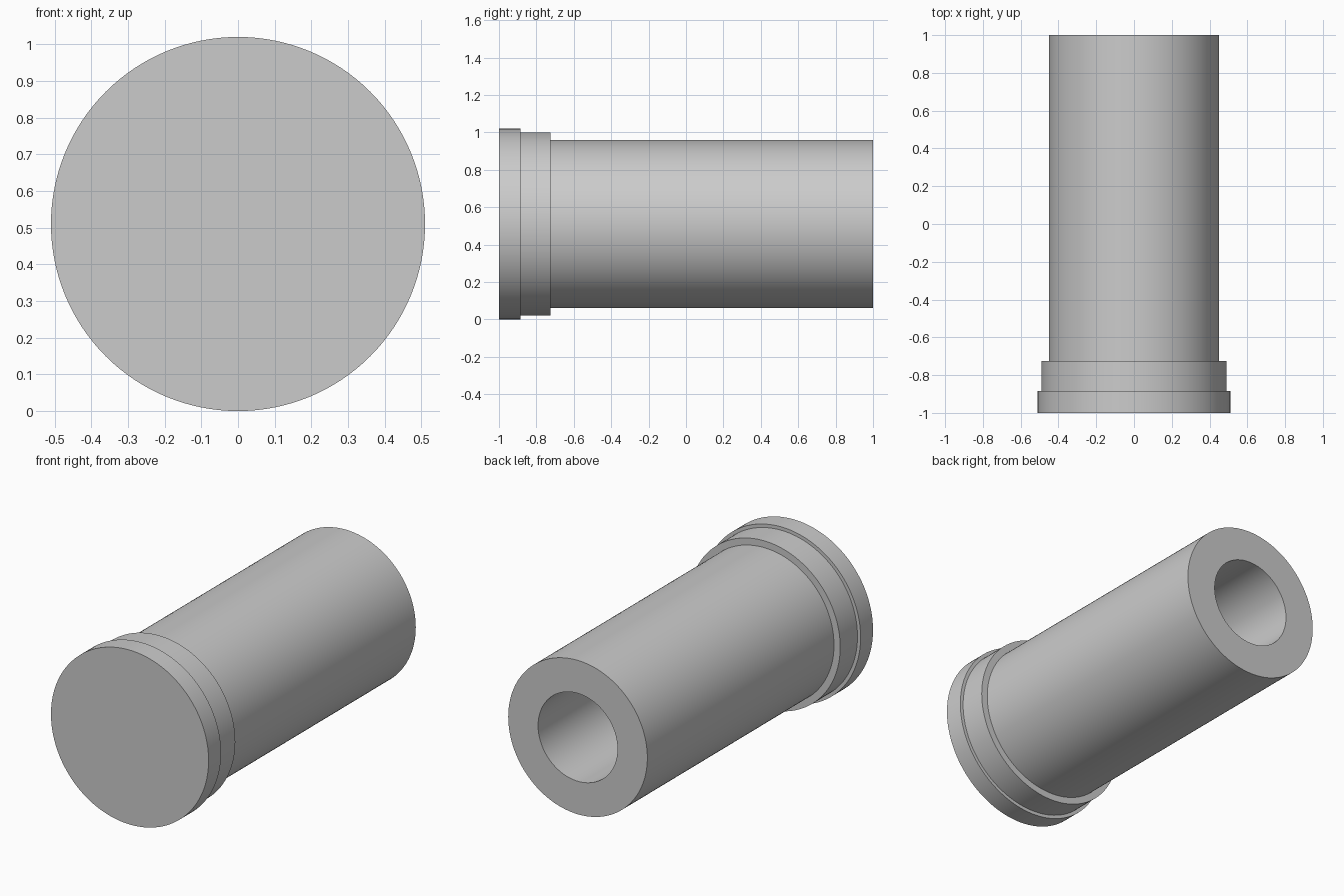
import bpy
import bmesh
import math
from mathutils import Matrix, Vector

cube = bpy.data.objects.get("Cube")
if cube:
    bpy.data.objects.remove(cube, do_unlink=True)

AXIS_Z = 0.51
SEGMENTS = 128

grey = bpy.data.materials.new("light grey")
grey.use_nodes = True
color = (0.6, 0.6, 0.6, 1.0)
grey.diffuse_color = color
grey.node_tree.nodes["Principled BSDF"].inputs["Base Color"].default_value = color


def lathe(name, profile):
    """Spin (radius, y) points about the horizontal y axis into a closed solid."""
    bm = bmesh.new()
    verts = [bm.verts.new((r, y, 0)) for r, y in profile]
    edges = [bm.edges.new(pair) for pair in zip(verts, verts[1:])]
    bmesh.ops.spin(bm, geom=verts + edges, cent=(0, 0, 0), axis=(0, 1, 0),
                   angle=math.tau, steps=SEGMENTS, use_duplicate=False)
    bmesh.ops.remove_doubles(bm, verts=bm.verts, dist=0.0001)
    bmesh.ops.recalc_face_normals(bm, faces=bm.faces)
    bmesh.ops.transform(bm, matrix=Matrix.Translation(Vector((0, 0, AXIS_Z))), verts=bm.verts)
    mesh = bpy.data.meshes.new(name)
    bm.to_mesh(mesh)
    bm.free()
    mesh.materials.append(grey)
    obj = bpy.data.objects.new(name, mesh)
    bpy.context.collection.objects.link(obj)
    bpy.ops.object.select_all(action="DESELECT")
    obj.select_set(True)
    bpy.context.view_layer.objects.active = obj
    bpy.ops.object.shade_smooth_by_angle(angle=math.radians(30))
    return obj


# Closed front, two stepped collars, long barrel and a blind bore from the back
lathe("stepped_sleeve", [
    (0, -1), (0.51, -1), (0.51, -0.885),      # front flange
    (0.49, -0.885), (0.49, -0.725),           # collar
    (0.45, -0.725), (0.45, 1),                # barrel
    (0.257, 1), (0.257, -0.885), (0, -0.885), # bore
])
